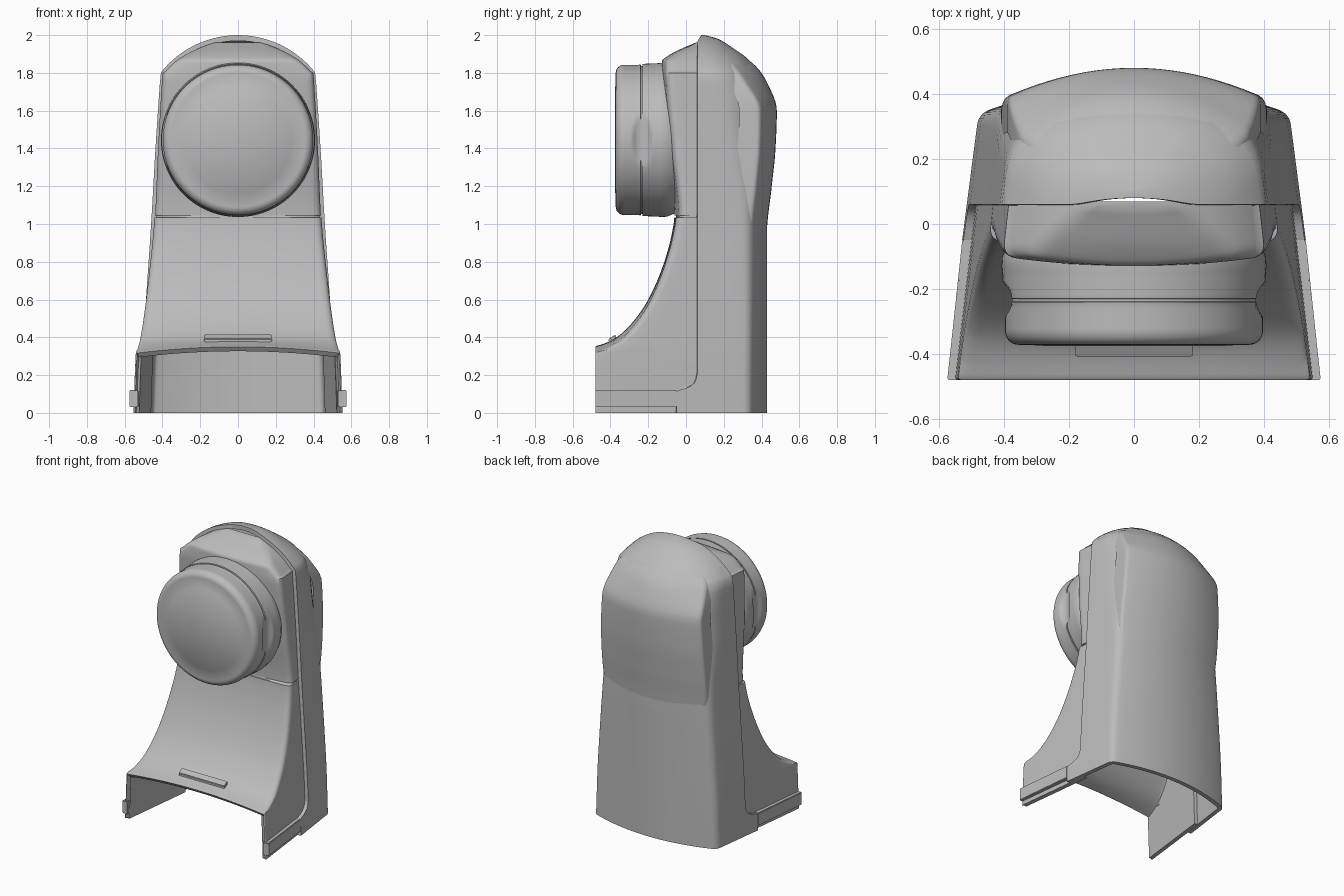
import bpy, bmesh, math
from mathutils import Vector

cube = bpy.data.objects.get("Cube")
if cube:
    bpy.data.objects.remove(cube, do_unlink=True)

grey = bpy.data.materials.new("light_grey_plastic")
grey.use_nodes = True
grey.diffuse_color = (0.5, 0.5, 0.5, 1)
for node in grey.node_tree.nodes:
    if node.type == 'BSDF_PRINCIPLED':
        node.inputs["Base Color"].default_value = (0.5, 0.5, 0.5, 1)


def curve(*pts):
    """Monotone smooth interpolation through (z, value) pairs."""
    n = len(pts)
    s = [(pts[i + 1][1] - pts[i][1]) / (pts[i + 1][0] - pts[i][0]) for i in range(n - 1)]
    t = [s[0]] + [2 * a * b / (a + b) if a * b > 0 else 0 for a, b in zip(s, s[1:])] + [s[-1]]

    def f(z):
        z = min(max(z, pts[0][0]), pts[-1][0])
        i = max(k for k in range(n - 1) if pts[k][0] <= z)
        h = pts[i + 1][0] - pts[i][0]
        u = (z - pts[i][0]) / h
        return ((1 + 2 * u) * (1 - u) ** 2 * pts[i][1] + u * (1 - u) ** 2 * h * t[i]
                + u * u * (3 - 2 * u) * pts[i + 1][1] + u * u * (u - 1) * h * t[i + 1])
    return f


def outline(a, c, b, radius):
    """Plan section: straight side a to c, rounded corner, bowed face with its middle at y = b."""
    a, c = Vector(a), Vector(c)
    sag = b - c.y
    radius = min(radius, 0.9 * (a - c).length, 0.8 * c.x)
    bow = lambda t: Vector((c.x * (1 - t), b - sag * (1 - t) ** 2))
    s, t0 = c + (a - c).normalized() * radius, radius / c.x
    e = bow(t0)
    half = [a.lerp(s, k / 4) for k in range(4)]
    for k in range(7):
        u = k / 6
        half.append(s * (1 - u) ** 2 + c * 2 * u * (1 - u) + e * u * u)
    half += [bow(t0 + (1 - t0) * k / 10) for k in range(1, 11)]
    return half + [Vector((-p.x, p.y)) for p in reversed(half[:-1])]


def finish(name, bm, thickness=0):
    mesh = bpy.data.meshes.new(name)
    bm.to_mesh(mesh)
    bm.free()
    obj = bpy.data.objects.new(name, mesh)
    bpy.context.collection.objects.link(obj)
    mesh.materials.append(grey)
    for o in bpy.context.selected_objects:
        o.select_set(False)
    obj.select_set(True)
    bpy.context.view_layer.objects.active = obj
    if thickness:
        wall = obj.modifiers.new("wall", 'SOLIDIFY')
        wall.thickness, wall.offset = thickness, -1
        bpy.ops.object.modifier_apply(modifier=wall.name)
    bpy.ops.object.shade_smooth_by_angle(angle=math.radians(35))
    return obj


def loft(sections, warp=lambda p: p):
    """Skin a stack of (z, outline) sections and close the top."""
    bm = bmesh.new()
    rings = [[bm.verts.new(warp(Vector((p.x, p.y, z)))) for p in pts] for z, pts in sections]
    for lo, hi in zip(rings, rings[1:]):
        for j in range(len(lo) - 1):
            bm.faces.new((lo[j], lo[j + 1], hi[j + 1], hi[j]))
    bm.faces.new(rings[-1])
    return bm


def steps(lo, hi, n):
    return [lo + (hi - lo) * k / n for k in range(n)]


# Shared shape curves
side = curve((0, .515), (.3, .505), (.6, .487), (1, .46), (1.4, .437), (1.8, .41))
back = curve((0, .43), (.95, .43), (1.2, .455), (1.4, .475), (1.6, .482), (1.75, .43),
             (1.85, .36), (1.93, .25), (1.98, .17), (2, .1))


def half_width(z, arch):
    return side(z) - (.52 - arch) if z <= 1.8 else math.sqrt(max(arch ** 2 - (z - 1.48) ** 2, 0.0002))


# Rear shell
step_back = curve((.95, 0), (1.1, .01), (1.3, .03), (1.6, .045), (1.75, .03), (1.9, 0))
rear_sag = curve((0, .09), (1, .085), (1.6, .12), (1.85, .11), (2, .015))
rear_round = curve((0, .035), (1, .05), (1.6, .12), (2, .12))
rear_front = curve((0, -.05), (.115, -.05), (.13, 0), (.16, .045), (.21, .06), (1.96, .06), (2, .08))
dome = [1.48 + .52 * math.sin(a) for a in steps(.67, math.pi / 2 - .03, 16)] + [1.9995]
rear = []
for z in [0, .06, .115, .122, .13, .145, .16, .18, .21] + steps(.25, 1.8, 31) + dome:
    r, g, b = half_width(z, .52), rear_front(z), back(z) - step_back(z)
    yc = max(b - rear_sag(z), g + .004)
    a = (r + .13 * (.06 - g), g)
    rear.append((z, outline(a, (r - .13 * (yc - .06), yc), b, rear_round(z))))
finish("rear_shell", loft(rear), .03)

# Bulged panel on the upper back
panel_width = curve((.95, .4), (1.1, .41), (1.6, .39), (1.8, .35), (1.9, .25))
panel_sag = curve((.95, .08), (1.6, .09), (1.8, .12), (1.9, .1))
panel_sink = curve((.95, .005), (1, .001), (1.8, .001), (1.9, .012))
panel = []
for z in steps(.95, 1.9, 30) + [1.9]:
    w, b = panel_width(z), back(z) - panel_sink(z)
    panel.append((z, outline((w, b - .2), (w, b - panel_sag(z)), b, .02)))
finish("back_panel", loft(panel))

# Front shell: upper cowl, concave saddle and open foot in one skin
face = curve((0, -.48), (.35, -.48), (.365, -.44), (.385, -.39), (.46, -.3), (.6, -.2), (.8, -.115),
             (.95, -.075), (1.04, -.062), (1.4, -.1), (1.8, -.13), (1.86, -.128), (1.9, -.08), (1.96, .05))
seam = 1.04
levels = ([0, .1, .2, .3, .35, .354, .358, .362, .368, .375, .385, .4, .42, .44] + steps(.46, 1.03, 24)
          + [seam - .006, seam - .005, seam + .005, seam + .006] + steps(1.07, 1.8, 18)
          + steps(1.8, 1.96, 16) + [1.96])
front = []
for z in levels:
    groove = .008 if abs(z - seam) < .0055 else 0
    w, f = half_width(z, .495) - groove, face(z) + groove
    bow = 0 if z < .4 else min(.03 if z > seam else .01, .3 * (.07 - f))
    yc = f + bow
    pts = outline((w, .07), (w + .12 * (.06 - yc), yc), f, .012 if z < .36 else .045)
    front.append((z, pts[::-1]))


def crown(p):
    reach = min(max((-p.y - .1) / .38, 0), 1)
    return Vector((p.x, p.y, p.z * (1 - .1 * reach * (p.x / .55) ** 2)))


bm = loft(front, crown)
opening = [f for f in bm.faces if all(v.co.y < -.479 and v.co.z < .352 for v in f.verts)]
bmesh.ops.delete(bm, geom=opening, context='FACES')
finish("front_shell", bm, .03)

# Round head, lathed about the y axis, with a scooped grip on each side
profile = [(0, -.376), (.28, -.376), (.283, -.374), (.355, -.372)]
profile += [(.355 + .042 * math.sin(a), -.33 - .042 * math.cos(a)) for a in steps(.2, math.pi / 2, 6)]
profile += [(.398, y) for y in steps(-.33, -.24, 9)]
profile += [(.4, -.24), (.392, -.239), (.392, -.231), (.402, -.23)]
profile += [(.403 + .003 * k / 9, -.225 + .075 * k / 9) for k in range(10)]
profile += [(.408, -.13), (.406, -.1), (.395, -.075), (.385, -.05), (0, -.05)]
bm = bmesh.new()
verts = [bm.verts.new((r, y, 0)) for r, y in profile]
edges = [bm.edges.new(pair) for pair in zip(verts, verts[1:])]
bmesh.ops.spin(bm, geom=verts + edges, cent=(0, 0, 0), axis=(0, 1, 0),
               angle=2 * math.pi, steps=112, use_duplicate=False)
bmesh.ops.remove_doubles(bm, verts=bm.verts, dist=.0003)
bmesh.ops.recalc_face_normals(bm, faces=bm.faces)
for v in bm.verts:
    dy = v.co.y + .235
    if abs(dy) < .06:
        limit = .443 - math.sqrt(.067 ** 2 - dy ** 2)
        v.co.x = max(-limit, min(limit, v.co.x))
    v.co.z += 1.445
finish("round_head", bm)


def block(name, corners):
    """Box from eight corners: the bottom four, then the top four."""
    bm = bmesh.new()
    v = [bm.verts.new(c) for c in corners]
    for q in ((0, 1, 2, 3), (4, 5, 6, 7), (0, 1, 5, 4), (1, 2, 6, 5), (2, 3, 7, 6), (3, 0, 4, 7)):
        bm.faces.new([v[i] for i in q])
    bmesh.ops.recalc_face_normals(bm, faces=bm.faces)
    bmesh.ops.bevel(bm, geom=bm.edges[:], offset=.004, segments=2, affect='EDGES')
    return finish(name, bm)


# Rails along the foot
for label, s in (("left", 1), ("right", -1)):
    plan = [(.53 * s, -.48), (.575 * s, -.48), (.529 * s, -.05), (.49 * s, -.05)]
    block(label + "_foot_rail", [(x, y, z) for z in (.03, .12) for x, y in plan])

# Small tab on the saddle
block("saddle_tab", [(x, y, z + h) for h in (-.012, .008)
                     for x, y, z in ((-.18, -.41, .385), (.18, -.41, .385), (.18, -.37, .408), (-.18, -.37, .408))])
